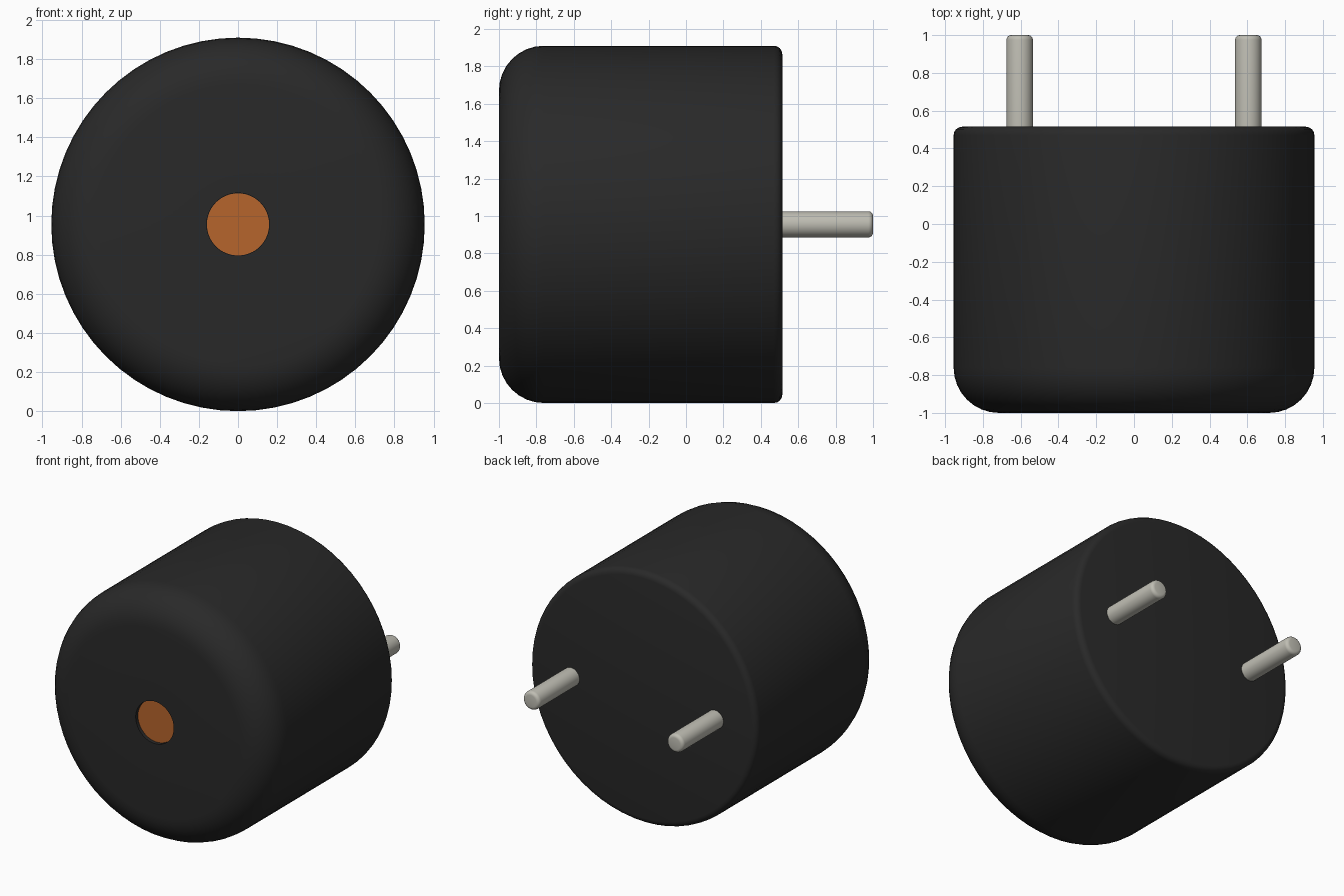
import bpy, bmesh, math
from mathutils import Matrix, Vector

if "Cube" in bpy.data.objects:
    bpy.data.objects.remove(bpy.data.objects["Cube"])

CZ = 0.955  # height of the main axis


def material(name, rgb):
    m = bpy.data.materials.new(name)
    m.diffuse_color = (*rgb, 1)
    m.use_nodes = True
    m.node_tree.nodes["Principled BSDF"].inputs["Base Color"].default_value = m.diffuse_color
    return m


def fillet(r, y, radius, start, n):
    """Quarter-circle of (radius, y) points centred on (r, y)."""
    return [(r + radius * math.cos(a), y + radius * math.sin(a))
            for a in (math.radians(start + 90 * i / n) for i in range(n + 1))]


def lathe(name, profile, x, sides, mat):
    """Spin a (radius, y) profile around a line parallel to the y axis."""
    bm = bmesh.new()
    verts = [bm.verts.new((r, y, 0)) for r, y in profile]
    edges = [bm.edges.new(p) for p in zip(verts, verts[1:])]
    bmesh.ops.spin(bm, geom=verts + edges, cent=(0, 0, 0), axis=(0, 1, 0),
                   angle=2 * math.pi, steps=sides, use_duplicate=False)
    bmesh.ops.remove_doubles(bm, verts=bm.verts, dist=1e-4)
    bmesh.ops.recalc_face_normals(bm, faces=bm.faces)
    me = bpy.data.meshes.new(name)
    bm.to_mesh(me)
    bm.free()
    ob = bpy.data.objects.new(name, me)
    ob.location = (x, 0, CZ)
    me.materials.append(mat)
    bpy.context.collection.objects.link(ob)
    bpy.ops.object.select_all(action='DESELECT')
    ob.select_set(True)
    bpy.context.view_layer.objects.active = ob
    bpy.ops.object.shade_smooth_by_angle(angle=math.radians(35))
    return ob


black = material("black_plastic", (0.022, 0.022, 0.022))
copper = material("copper", (0.47, 0.13, 0.025))
metal = material("pin_metal", (0.52, 0.51, 0.45))

# Round housing: sound hole recess, wide front fillet, small rear fillet
R, HOLE, FLOOR = 0.955, 0.16, -0.97
housing = ([(0, FLOOR), (HOLE, FLOOR), (HOLE, -1)]
           + fillet(R - 0.24, -0.76, 0.24, -90, 8)
           + fillet(R - 0.045, 0.515 - 0.045, 0.045, 0, 4)
           + [(0, 0.515)])
lathe("housing", housing, 0, 64, black)

# Copper disc at the bottom of the sound hole
lathe("sound_disc", [(0, FLOOR - 0.004), (HOLE - 0.001, FLOOR - 0.004),
                     (HOLE - 0.001, FLOOR + 0.01), (0, FLOOR + 0.01)], 0, 64, copper)

# Two contact pins with rounded tips
pin = [(0, 0.48), (0.07, 0.48)] + fillet(0.045, 0.975, 0.025, 0, 4) + [(0, 1.0)]
for side, x in (("left", -0.605), ("right", 0.605)):
    lathe(side + "_pin", pin, x, 32, metal)
